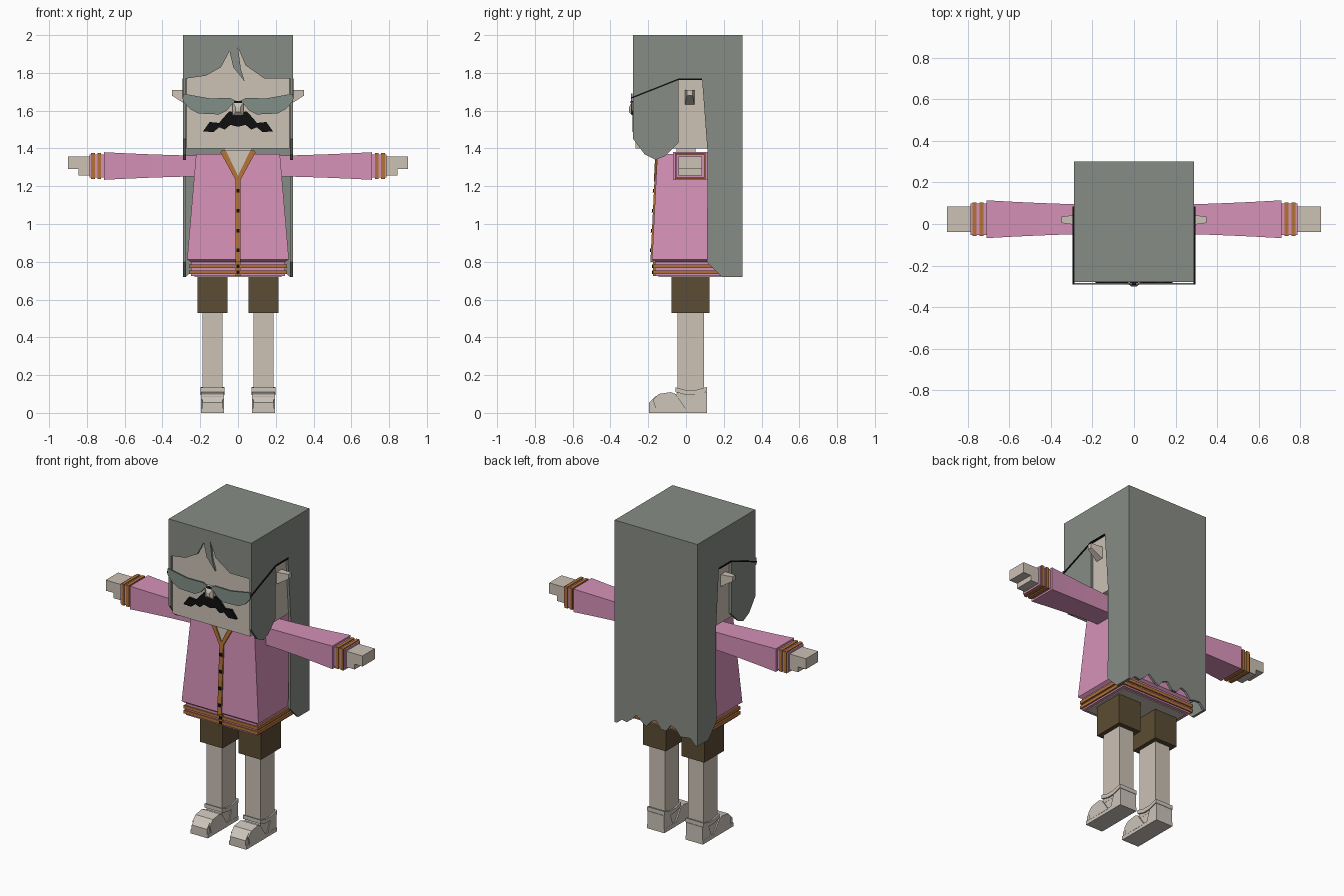
import bpy
import bmesh
from math import sin

cube = bpy.data.objects.get("Cube")
if cube:
    bpy.data.objects.remove(cube)


def material(name, *screen_rgb):
    colour = [((c + 0.055) / 1.055) ** 2.4 for c in screen_rgb] + [1]
    made = bpy.data.materials.new(name)
    made.use_nodes = True
    made.diffuse_color = colour
    made.node_tree.nodes["Principled BSDF"].inputs["Base Color"].default_value = colour
    return made


SKIN = material("skin", .8, .76, .71)
HAIR = material("grey hair", .53, .55, .52)
LENS = material("grey green lens", .51, .56, .53)
PINK = material("pink cloth", .84, .57, .72)
TRIM = material("orange trim", .7, .45, .21)
BROWN = material("brown cloth", .36, .3, .2)
BLACK = material("black", .06, .06, .06)
SHOE = material("pale shoe", .8, .77, .73)

# Main levels and planes
TOP, BROW, EYE, LIP, CHIN = 2, 1.77, 1.6, 1.5, 1.4
SHOULDER, WAIST, HEM = 1.37, .8, .72
FACE, FRINGE, BACK = -.268, -.28, .3
SIDE, SHELL = .29, .015
INNER = SIDE - SHELL
BODY_Y = .02
ARM_Y, ARM_Z, WRIST = .023, 1.307, .71


def loft(name, mat, axis, rings, mirror=False, lean=None):
    """Join equal outlines, given as (position, points), along an axis."""
    for side in ((1, -1) if mirror else (1,)):
        bm = bmesh.new()
        loops = []
        for t, outline in rings:
            loop = []
            for a, b in outline:
                x, y, z = {"x": (t, a, b), "y": (a, t, b), "z": (a, b, t)}[axis]
                shift = lean(z) if lean else 0
                loop.append(bm.verts.new((x * side, y + shift, z)))
            loops.append(loop)
        count = len(loops[0])
        for low, high in zip(loops, loops[1:]):
            for i in range(count):
                j = (i + 1) % count
                bm.faces.new((low[i], low[j], high[j], high[i]))
        bm.faces.new(loops[0])
        bm.faces.new(loops[-1])
        bmesh.ops.recalc_face_normals(bm, faces=bm.faces)
        label = name
        if mirror:
            label = ("left_" if side > 0 else "right_") + name
        mesh = bpy.data.meshes.new(label)
        bm.to_mesh(mesh)
        bm.free()
        mesh.materials.append(mat)
        bpy.context.collection.objects.link(bpy.data.objects.new(label, mesh))


def prism(name, mat, axis, span, outline, **options):
    loft(name, mat, axis, [(position, outline) for position in span], **options)


def rect(a, b, half_a, half_b):
    """Rectangle around a centre."""
    return [(a - half_a, b - half_b), (a + half_a, b - half_b),
            (a + half_a, b + half_b), (a - half_a, b + half_b)]


def box(name, mat, x, y, z, **options):
    outline = [(x[0], y[0]), (x[1], y[0]), (x[1], y[1]), (x[0], y[1])]
    prism(name, mat, "z", z, outline, **options)


def wide(half):
    return (-half, half)


def symmetric(half):
    """Complete an outline whose first and last points lie on the centre line."""
    return half + [(-x, z) for x, z in half[-2:0:-1]]


# Head, neck, ears and nose
box("head", SKIN, x=wide(INNER - .002), y=(FACE, .25), z=(CHIN, TOP - SHELL))
box("neck", SKIN, x=wide(.075), y=wide(.05), z=(SHOULDER - .01, CHIN + .01))
loft("ear", SKIN, "x", [(INNER, rect(BODY_Y, EYE + .07, .025, .038)),
                        (.35, rect(BODY_Y, EYE + .095, .015, .015))], mirror=True)
loft("nose", SKIN, "y", [(FACE, rect(0, EYE + .01, .03, .04)),
                         (FACE - .02, rect(0, EYE + .01, .028, .033)),
                         (FACE - .034, rect(0, EYE + .005, .012, .012))])

# Hair as a thin shell: top, ragged back, fringe, and sides with an ear opening
box("hair_top", HAIR, x=wide(INNER), y=(FRINGE, BACK), z=(TOP - SHELL, TOP))
steps = 16
ragged = []
for i in range(steps + 1):
    across = i / steps * 2 - 1
    rise = (1 - across ** 4) * (.06 + .03 * sin(i * 1.7))
    ragged.append((across * INNER, HEM + rise))
prism("hair_back", HAIR, "y", (BACK - SHELL, BACK),
      [(-INNER, TOP - SHELL)] + ragged + [(INNER, TOP - SHELL)])
prism("hair_fringe", HAIR, "y", (FRINGE, FRINGE + SHELL), [
    (-INNER, TOP - SHELL), (-INNER, BROW), (-.17, BROW + .015), (-.09, BROW + .06),
    (-.045, BROW + .145), (-.025, BROW + .06), (.035, BROW - .015), (.015, BROW + .05),
    (0, BROW + .165), (.04, BROW + .07), (.14, BROW), (INNER, BROW), (INNER, TOP - SHELL)])
prism("hair_side", HAIR, "x", (INNER, SIDE), [
    (FRINGE, TOP), (FRINGE, CHIN + .05), (-.22, SHOULDER), (-.16, SHOULDER - .03),
    (-.11, SHOULDER - .01), (-.04, CHIN + .03), (-.04, BROW), (.085, BROW),
    (.115, SHOULDER), (.11, WAIST), (.19, HEM), (BACK, HEM), (BACK, TOP)], mirror=True)

# Glasses
lens_front = FRINGE - .012
prism("lens", LENS, "y", (lens_front, lens_front + .008), [
    (.01, EYE + .05), (.04, EYE + .067), (.15, EYE + .065), (SIDE, EYE + .09),
    (SIDE, EYE + .05), (.255, EYE + .01), (.21, EYE - .015), (.1, EYE - .02),
    (.06, EYE), (.03, EYE + .035)], mirror=True)
box("glasses_bridge", BLACK, x=wide(.02), y=(lens_front - .002, FRINGE), z=(EYE + .04, EYE + .05))
wire = [(lens_front, EYE + .07), (-.04, BROW), (.085, BROW)]
prism("glasses_temple", BLACK, "x", (SIDE - .003, SIDE + .005),
      wire + [(y, z - .008) for y, z in reversed(wire)], mirror=True)

# Moustache
prism("moustache", BLACK, "y", (FRINGE - .004, FACE), symmetric([
    (0, LIP + .085), (.045, LIP + .097), (.08, LIP + .06), (.1, LIP + .035),
    (.15, LIP + .04), (.185, LIP - .01), (.13, LIP - .013), (.1, LIP + .012),
    (.07, LIP), (.04, LIP + .025), (0, LIP + .015)]))


# Cardigan flares evenly from the shoulders to the waist
def flare(z):
    return (SHOULDER - z) * .05


def front(z):
    return BODY_Y - .172 - flare(z)


def body(z):
    return rect(0, BODY_Y, .222 + flare(z) * 1.7, .172 + flare(z))


hem_half, hem_depth = .25, .185
ledge = WAIST + .012
loft("cardigan", PINK, "z", [(WAIST, rect(0, BODY_Y, hem_half, hem_depth)),
                             (ledge, body(ledge)), (SHOULDER, body(SHOULDER))])
prism("hem", PINK, "z", (HEM + .005, WAIST), rect(0, BODY_Y, hem_half, hem_depth))
prism("hips", SKIN, "z", (HEM, HEM + .03), rect(0, BODY_Y, hem_half - .02, hem_depth - .02))

# Hem stripes, placket and buttons
hem_front = BODY_Y - hem_depth
box("hem_placket", TRIM, x=wide(.014), y=(hem_front - .01, hem_front), z=(HEM + .006, WAIST))
for i in range(2):
    z = HEM + .025 + i * .031
    prism(f"hem_stripe_{i + 1}", TRIM, "z", (z - .01, z + .01),
          rect(0, BODY_Y, hem_half + .01, hem_depth + .008))
    prism(f"hem_button_{i + 1}", BLACK, "y", (hem_front - .014, hem_front), rect(0, z, .009, .009))
prism("placket", TRIM, "y", (-.008, .01), rect(0, (WAIST + 1.24) / 2, .014, .22), lean=front)
for i in range(4):
    prism(f"button_{i + 1}", BLACK, "y", (-.014, .01),
          rect(0, WAIST + .06 + i * .105, .009, .009), lean=front)

# Open neck with a trimmed collar
notch, collar_top = 1.24, CHIN - .01
prism("neck_opening", SKIN, "y", (-.004, .02),
      [(0, notch), (.075, collar_top), (-.075, collar_top)], lean=front)
prism("collar", TRIM, "y", (-.011, .02), [
    (0, notch - .015), (.014, notch - .005), (.093, collar_top - .01), (.085, collar_top),
    (.065, collar_top), (0, notch + .015)], mirror=True, lean=front)


# Sleeves widen toward striped cuffs
def sleeve_ring(t):
    grow = .02 * t ** 1.5
    return .2 + (WRIST - .2) * t, rect(ARM_Y, ARM_Z, .071 + grow, .055 + grow * .9)


loft("sleeve", PINK, "x", [sleeve_ring(i / 4) for i in range(5)], mirror=True)
prism("cuff", PINK, "x", (WRIST, WRIST + .077), rect(ARM_Y, ARM_Z, .075, .062), mirror=True)
for i in range(2):
    x = WRIST + .015 + i * .033
    prism(f"cuff_stripe_{i + 1}", TRIM, "x", (x, x + .02),
          rect(ARM_Y, ARM_Z, .081, .068), mirror=True)

# Hands: a palm block with thinner fingers
for part, reach, drop in (("palm", .845, .05), ("fingers", .9, .017)):
    box(part, SKIN, x=(WRIST + .07, reach), y=(ARM_Y - .062, ARM_Y + .062),
        z=(ARM_Z - drop, ARM_Z + .05), mirror=True)

# Shorts and legs
leg_x, leg_y = .135, .024
prism("shorts", BROWN, "z", (.53, HEM + .02), rect(leg_x, leg_y, .08, .1), mirror=True)
prism("leg", SKIN, "z", (.08, .54), rect(leg_x, leg_y, .054, .07), mirror=True)


# Strapped shoes
def shoe_part(name, half, outline):
    prism(name, SHOE, "x", (leg_x - half, leg_x + half), outline, mirror=True)


toe, heel = -.195, .11
shoe_part("sole", .06, [(toe, 0), (heel, 0), (heel, .025), (toe, .025)])
shoe_part("shoe_body", .053, [(toe, .02), (toe, .055), (-.165, .085), (-.13, .1), (-.05, .1),
                              (-.04, .12), (.1, .12), (.1, .02)])
shoe_part("toe_strap", .061, [(-.16, .02), (-.175, .07), (-.145, .1), (-.08, .11),
                              (-.055, .1), (0, .02)])
band = [(-.055, .135), (0, .12), (.05, .12), (heel, .137)]
shoe_part("ankle_strap", .063, band + [(y, z - .025) for y, z in reversed(band)])
shoe_part("heel_cup", .059, [(.02, .02), (.05, .1), (heel, .11), (heel, .02)])
